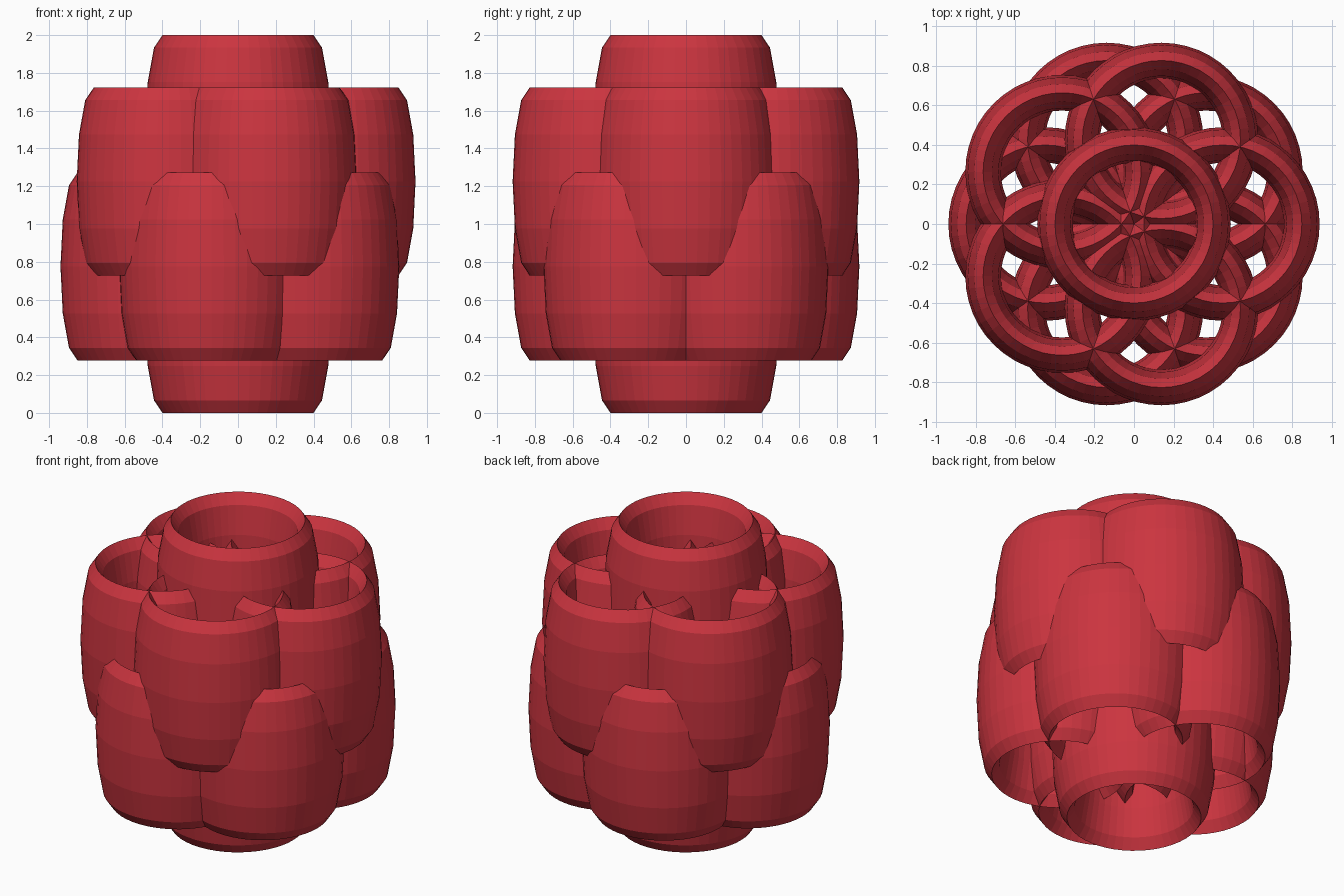
import bpy
import math

if "Cube" in bpy.data.objects:
    bpy.data.objects.remove(bpy.data.objects["Cube"])

RED = bpy.data.materials.new("red")
RED.diffuse_color = (0.60, 0.035, 0.05, 1)
RED.use_nodes = True
RED.node_tree.nodes["Principled BSDF"].inputs["Base Color"].default_value = RED.diffuse_color

R = 0.503                      # icosahedron radius used to place the rings
RING_OFFSET = 2 * R / math.sqrt(5)
LAYER_Z = R / math.sqrt(5)


def barrel(name, x, y, z):
    """Torus stretched vertically into a hollow barrel."""
    bpy.ops.mesh.primitive_torus_add(major_radius=0.40, minor_radius=0.09,
                                     major_segments=48, minor_segments=12)
    ob = bpy.context.object
    ob.name = name
    for v in ob.data.vertices:
        v.co.z *= 0.497 / 0.09
    ob.location = (x, y, z)
    ob.data.materials.append(RED)


# Single barrels at top and bottom
barrel("top_barrel", 0, 0, 1 + R)
barrel("bottom_barrel", 0, 0, 1 - R)

# Two staggered layers of five barrels
for i in range(5):
    a = math.radians(72 * i)
    b = a + math.radians(36)
    barrel(f"upper_barrel_{i + 1}", RING_OFFSET * math.cos(a), RING_OFFSET * math.sin(a), 1 + LAYER_Z)
    barrel(f"lower_barrel_{i + 1}", RING_OFFSET * math.cos(b), RING_OFFSET * math.sin(b), 1 - LAYER_Z)
